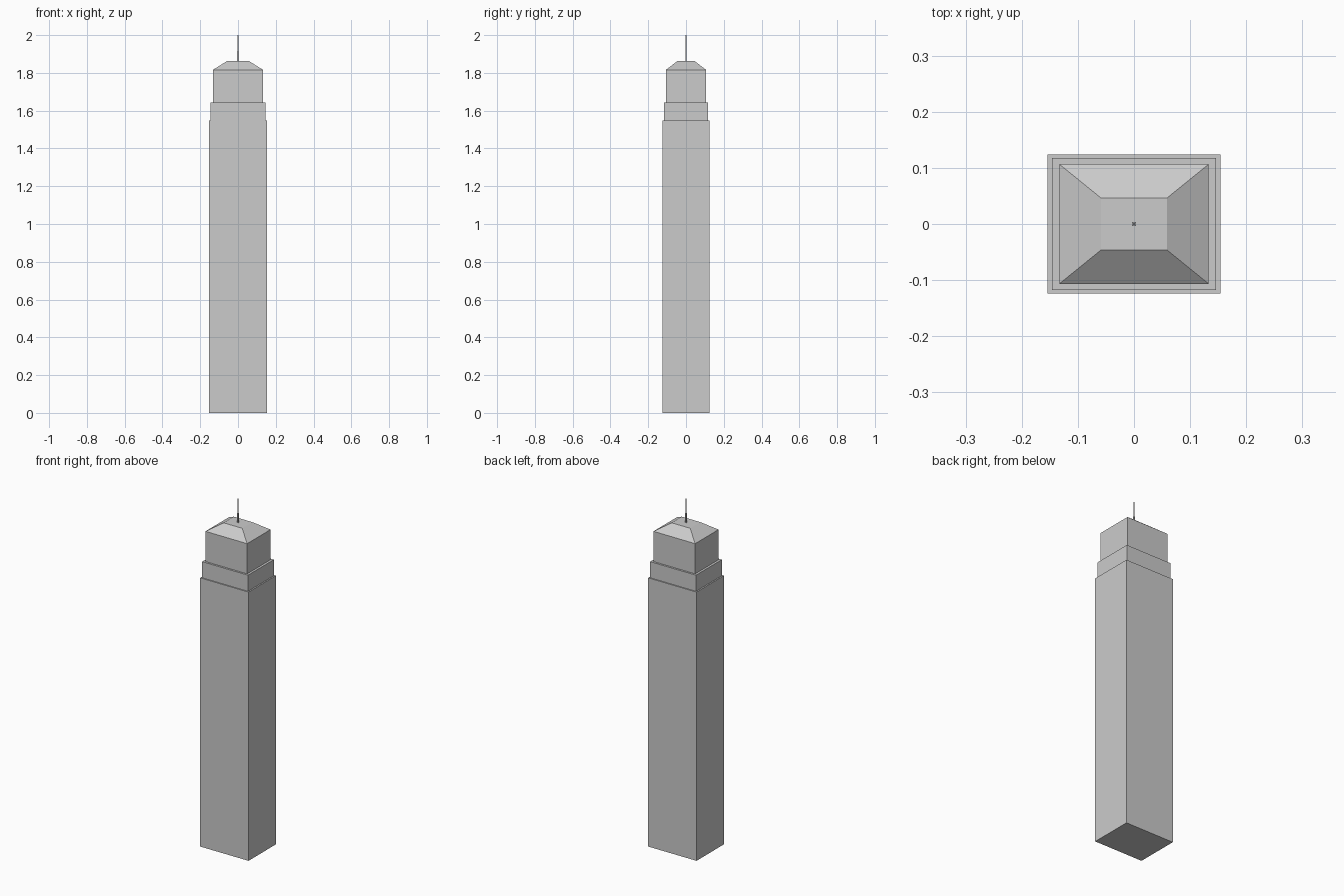
import bpy, bmesh

if "Cube" in bpy.data.objects:
    bpy.data.objects.remove(bpy.data.objects["Cube"])


def frustum(name, z0, z1, base, top=None):
    """Four-sided block from half-size `base` at z0 to half-size `top` at z1."""
    top = top or base
    bm = bmesh.new()
    bmesh.ops.create_cube(bm, size=2)
    for v in bm.verts:
        hx, hy = top if v.co.z > 0 else base
        v.co = (v.co.x * hx, v.co.y * hy, z1 if v.co.z > 0 else z0)
    me = bpy.data.meshes.new(name)
    bm.to_mesh(me)
    bm.free()
    ob = bpy.data.objects.new(name, me)
    bpy.context.collection.objects.link(ob)
    return ob


# Main shaft and the two stepped-back upper tiers
frustum("tower_shaft", 0, 1.549, (0.154, 0.124))
frustum("lower_setback", 1.549, 1.642, (0.146, 0.1175))
frustum("upper_setback", 1.642, 1.816, (0.133, 0.1065))

# Sloped roof with a flat top
frustum("hipped_roof", 1.816, 1.862, (0.133, 0.1065), (0.059, 0.0465))

# Mast: thicker foot, thin needle above
frustum("mast_foot", 1.862, 1.915, (0.004, 0.0035))
frustum("mast_needle", 1.915, 2.0, (0.0022, 0.0018))
